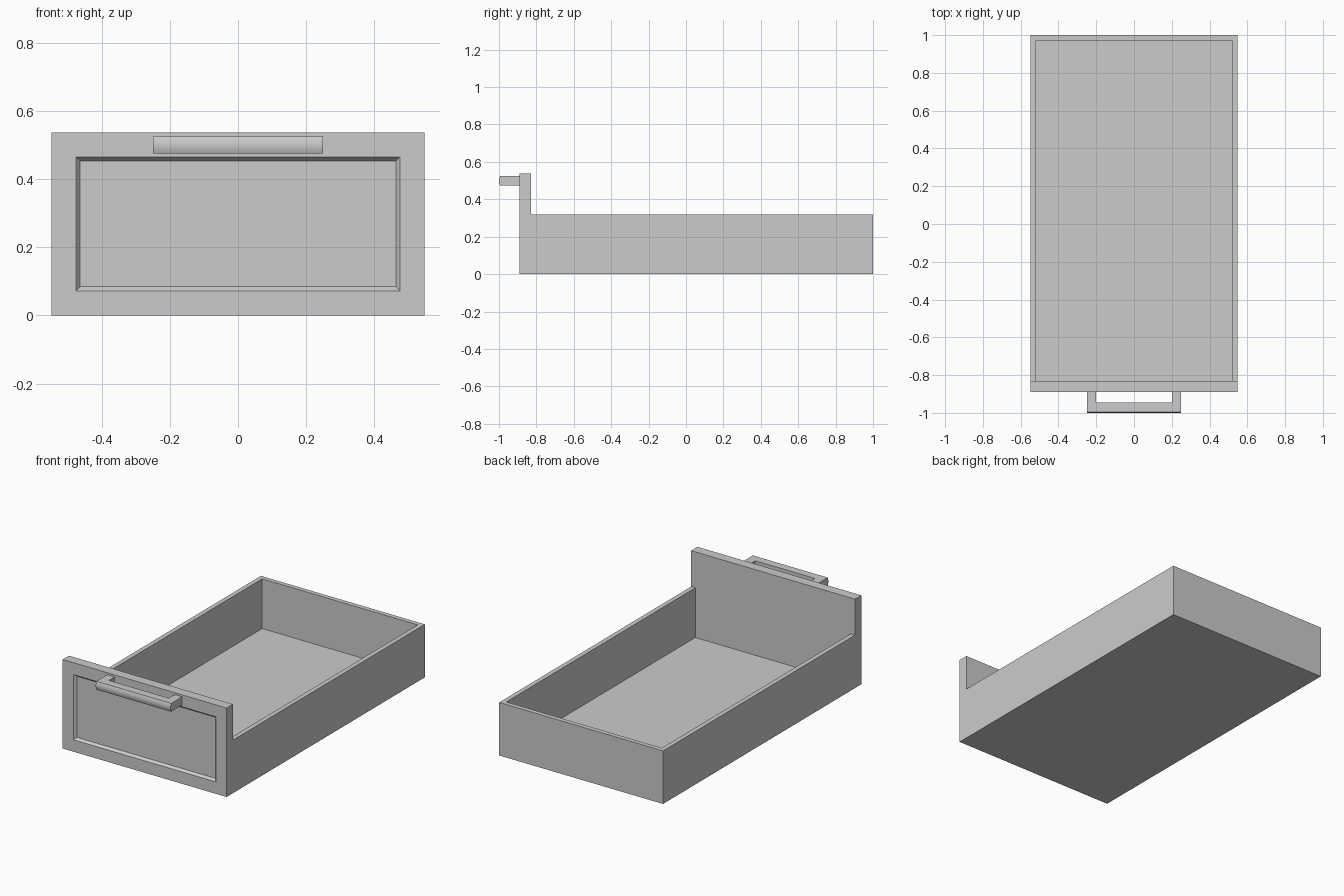
import bpy, bmesh, math
from mathutils import Vector

cube = bpy.data.objects.get("Cube")
if cube:
    bpy.data.objects.remove(cube, do_unlink=True)

HALF_W, WALL = 0.547, 0.028
FRONT, PANEL_BACK, BACK = -0.89, -0.83, 1.0
PANEL_TOP, TRAY_TOP, FLOOR = 0.537, 0.32, 0.02

grey = bpy.data.materials.new("plain_grey")
grey.use_nodes = True
colour = (0.6, 0.6, 0.6, 1)
grey.diffuse_color = colour
grey.node_tree.nodes["Principled BSDF"].inputs["Base Color"].default_value = colour


def finish(name, bm):
    bmesh.ops.recalc_face_normals(bm, faces=bm.faces)
    mesh = bpy.data.meshes.new(name)
    bm.to_mesh(mesh)
    bm.free()
    mesh.materials.append(grey)
    obj = bpy.data.objects.new(name, mesh)
    bpy.context.collection.objects.link(obj)
    return obj


def activate(obj):
    bpy.ops.object.select_all(action='DESELECT')
    obj.select_set(True)
    bpy.context.view_layer.objects.active = obj


def loft(sections):
    """Join matching closed outlines and cap both ends."""
    bm = bmesh.new()
    rings = [[bm.verts.new(p) for p in s] for s in sections]
    count = len(rings[0])
    for a, b in zip(rings, rings[1:]):
        for i in range(count):
            j = (i + 1) % count
            bm.faces.new((a[i], a[j], b[j], b[i]))
    bm.faces.new(rings[0])
    bm.faces.new(rings[-1])
    bmesh.ops.recalc_face_normals(bm, faces=bm.faces)
    return bm


# Drawer body: L-shaped side profile, tall front panel and low tray
profile = [(FRONT, 0), (BACK, 0), (BACK, TRAY_TOP), (PANEL_BACK, TRAY_TOP),
           (PANEL_BACK, PANEL_TOP), (FRONT, PANEL_TOP)]
bm = loft([[(x, y, z) for y, z in profile] for x in (-HALF_W, HALF_W)])

# Bevelled recess in the front panel
front = min(bm.faces, key=lambda f: f.calc_center_median().y)
bmesh.ops.inset_region(bm, faces=[front], thickness=0.102)
bmesh.ops.inset_region(bm, faces=[front], thickness=0.017, depth=-0.015)
drawer = finish("drawer_body", bm)

# Hollow out the tray
inner = HALF_W - WALL
outline = [(-inner, PANEL_BACK), (inner, PANEL_BACK),
           (inner, BACK - WALL), (-inner, BACK - WALL)]
cutter = finish("tray_cutter", loft([[(x, y, z) for x, y in outline]
                                     for z in (FLOOR, TRAY_TOP + 0.1)]))
cutter.hide_render = True
hollow = drawer.modifiers.new("hollow", 'BOOLEAN')
hollow.operation = 'DIFFERENCE'
hollow.solver = 'EXACT'
hollow.object = cutter
activate(drawer)
bpy.ops.object.modifier_apply(modifier=hollow.name)
bpy.data.objects.remove(cutter, do_unlink=True)

# Handle: bracket outline with a slightly rounded front
OUT, IN, GRIP_BACK = 0.25, 0.2, -0.945
STEPS = 6
sections = []
for i in range(STEPS + 1):
    t = 2 * i / STEPS - 1
    nose = -1 + 0.006 * t * t
    half = [(OUT, nose), (OUT, FRONT), (IN, FRONT), (IN, GRIP_BACK)]
    ring = half + [(-x, y) for x, y in reversed(half)]
    sections.append([(x, y, 0.5 + 0.025 * t) for x, y in ring])
handle = finish("handle", loft(sections))
activate(handle)
bpy.ops.object.shade_smooth_by_angle(angle=math.radians(30))
